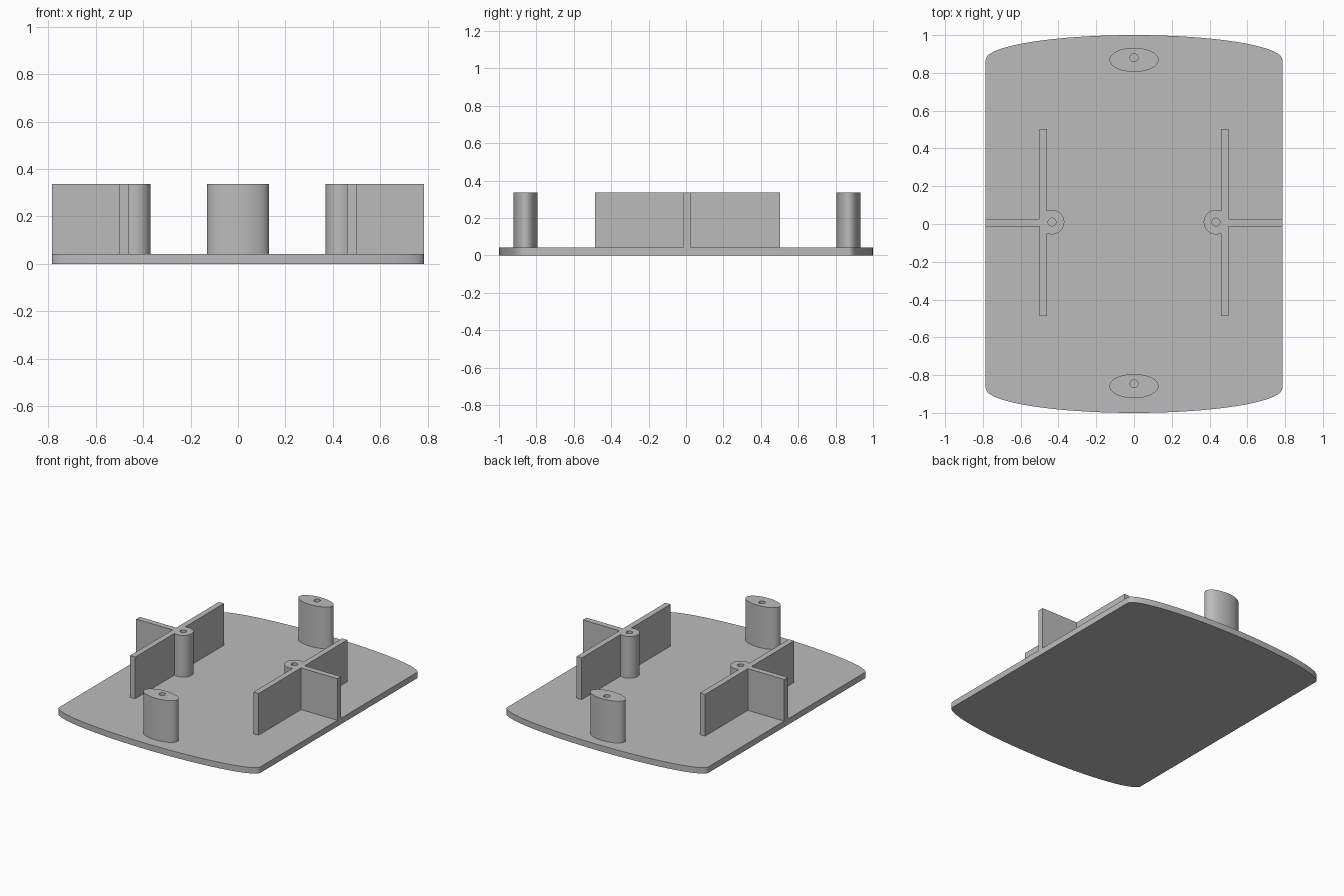
import bpy
import bmesh
from math import acos, cos, pi, sin

default = bpy.data.objects.get("Cube")
if default:
    bpy.data.objects.remove(default)

PLATE_TOP = 0.042
TOP = 0.336
SINK = 0.02
HOLE_R = 0.021

grey = bpy.data.materials.new("plain grey")
grey.use_nodes = True
colour = (0.5, 0.5, 0.5, 1)
grey.diffuse_color = colour
grey.node_tree.nodes["Principled BSDF"].inputs["Base Color"].default_value = colour


def arc(cx, cy, rx, ry, start, end, steps):
    """Points along an elliptical arc, both ends included."""
    angles = [start + (end - start) * i / steps for i in range(steps + 1)]
    return [(cx + rx * cos(a), cy + ry * sin(a)) for a in angles]


def ring(cx, cy, rx, ry, steps):
    return arc(cx, cy, rx, ry, 0, 2 * pi, steps)[:-1]


def extrude_profile(name, loops, z0, z1):
    """Fill closed outlines (inner ones become holes) and raise them."""
    bm = bmesh.new()
    for loop in loops:
        verts = [bm.verts.new((x, y, z0)) for x, y in loop]
        for a, b in zip(verts, verts[1:] + verts[:1]):
            bm.edges.new((a, b))
    if len(loops) == 1:
        bm.faces.new(verts)
    else:
        bmesh.ops.triangle_fill(bm, edges=bm.edges[:], use_beauty=True)
    result = bmesh.ops.extrude_face_region(bm, geom=bm.faces[:], use_keep_orig=True)
    raised = [g for g in result["geom"] if isinstance(g, bmesh.types.BMVert)]
    bmesh.ops.translate(bm, verts=raised, vec=(0, 0, z1 - z0))
    bmesh.ops.recalc_face_normals(bm, faces=bm.faces[:])
    mesh = bpy.data.meshes.new(name)
    bm.to_mesh(mesh)
    bm.free()
    mesh.materials.append(grey)
    obj = bpy.data.objects.new(name, mesh)
    bpy.context.collection.objects.link(obj)
    bpy.ops.object.select_all(action="DESELECT")
    obj.select_set(True)
    bpy.context.view_layer.objects.active = obj
    bpy.ops.object.shade_smooth_by_angle(angle=pi / 6)
    return obj


# Base plate: straight sides with half-ellipse ends
HALF_W, SIDE_Y = 0.785, 0.87
outline = arc(0, SIDE_Y, HALF_W, 1 - SIDE_Y, 0, pi, 64)
outline += arc(0, -SIDE_Y, HALF_W, 1 - SIDE_Y, pi, 2 * pi, 64)
extrude_profile("base_plate", [outline], 0, PLATE_TOP)

# Oval end posts with screw holes
for name, y, hole_y in (("front_post", -0.858, -0.846), ("back_post", 0.869, 0.881)):
    extrude_profile(name, [ring(0, y, 0.13, 0.064, 64), ring(0, hole_y, HOLE_R, HOLE_R, 24)],
                    SINK, TOP)

# Side brackets: crossed ribs merged with a round screw boss
BOSS_X, BOSS_Y, BOSS_R = 0.434, 0.01, 0.065
RIB_IN, RIB_OUT = 0.461, 0.501
RIB_FRONT, RIB_BACK = -0.487, 0.503
CROSS_FRONT, CROSS_BACK = -0.013, 0.027
meet = acos((RIB_IN - BOSS_X) / BOSS_R)
bracket = [
    (RIB_IN, RIB_BACK), (RIB_OUT, RIB_BACK),
    (RIB_OUT, CROSS_BACK), (HALF_W, CROSS_BACK),
    (HALF_W, CROSS_FRONT), (RIB_OUT, CROSS_FRONT),
    (RIB_OUT, RIB_FRONT), (RIB_IN, RIB_FRONT),
] + arc(BOSS_X, BOSS_Y, BOSS_R, BOSS_R, 2 * pi - meet, meet, 40)
screw_hole = ring(BOSS_X, BOSS_Y, HOLE_R, HOLE_R, 24)
for name, side in (("left_bracket", 1), ("right_bracket", -1)):
    loops = [[(side * x, y) for x, y in loop] for loop in (bracket, screw_hole)]
    extrude_profile(name, loops, SINK, TOP)
